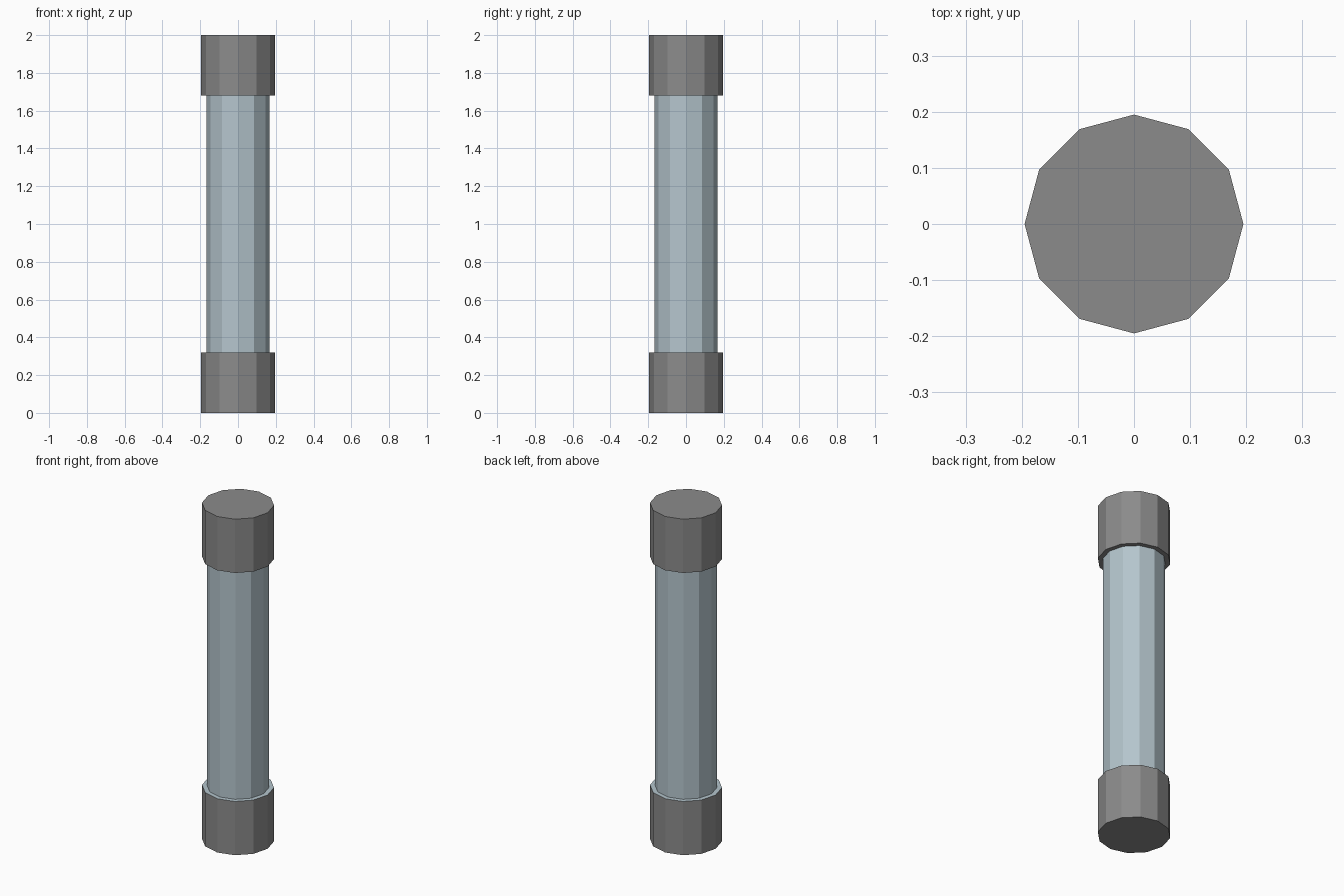
import bpy, bmesh, math

if "Cube" in bpy.data.objects:
    bpy.data.objects.remove(bpy.data.objects["Cube"])

SIDES = 12
CAP_R, TUBE_R = 0.195, 0.168
CAP_H, HEIGHT = 0.32, 2.0


def material(name, rgb):
    m = bpy.data.materials.new(name)
    m.diffuse_color = (*rgb, 1.0)
    m.use_nodes = True
    m.node_tree.nodes["Principled BSDF"].inputs["Base Color"].default_value = m.diffuse_color
    return m


metal = material("grey metal", (0.26, 0.26, 0.26))
glass = material("pale blue glass", (0.46, 0.56, 0.61))


def lathe(name, profile, mats, rule=None):
    """Turn an (r, z) profile into a flat-faced 12-sided solid; r = 0 closes it."""
    bm = bmesh.new()
    rings = []
    for r, z in profile:
        if r == 0:
            continue
        rings.append([bm.verts.new((r * math.cos(i * math.tau / SIDES),
                                    r * math.sin(i * math.tau / SIDES), z))
                      for i in range(SIDES)])
    for a, b in zip(rings, rings[1:]):
        for i in range(SIDES):
            j = (i + 1) % SIDES
            bm.faces.new((a[i], a[j], b[j], b[i]))
    if profile[0][0] == 0:
        bm.faces.new(rings[0][::-1])
    if profile[-1][0] == 0:
        bm.faces.new(rings[-1])
    bm.normal_update()
    if rule:
        for f in bm.faces:
            f.material_index = rule(f)
    me = bpy.data.meshes.new(name)
    bm.to_mesh(me)
    bm.free()
    for m in mats:
        me.materials.append(m)
    ob = bpy.data.objects.new(name, me)
    bpy.context.collection.objects.link(ob)
    return ob


# Bottom cap: the narrow ledge around the tube takes the glass colour
lathe("bottom_cap",
      [(0, 0), (CAP_R, 0), (CAP_R, CAP_H), (TUBE_R, CAP_H)],
      [metal, glass], lambda f: 1 if f.normal.z > 0.5 else 0)

# Top cap
lathe("top_cap",
      [(TUBE_R, HEIGHT - CAP_H), (CAP_R, HEIGHT - CAP_H), (CAP_R, HEIGHT), (0, HEIGHT)],
      [metal])

# Glass tube between the caps
lathe("glass_tube", [(TUBE_R, CAP_H), (TUBE_R, HEIGHT - CAP_H)], [glass])
